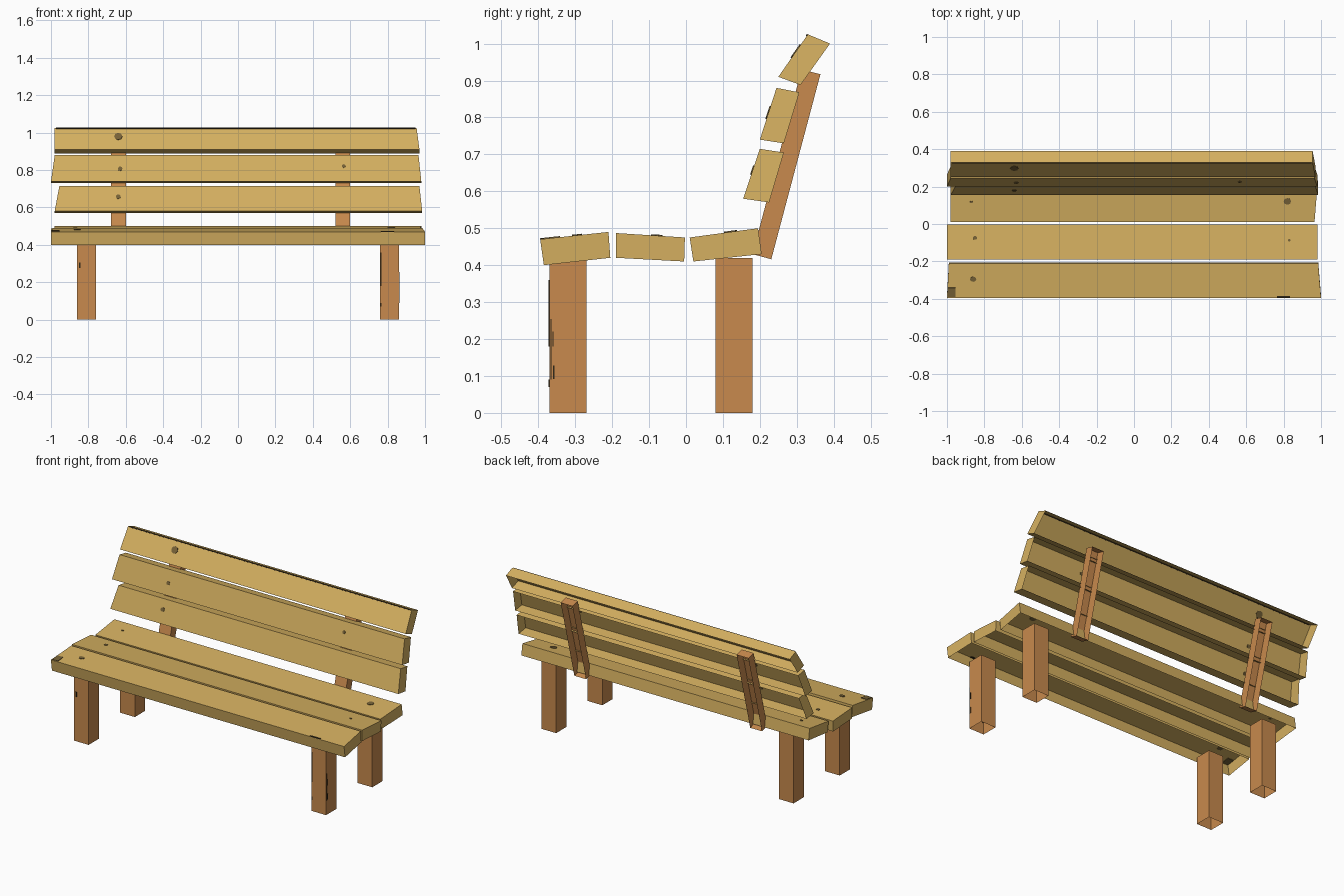
import bpy
import bmesh
import math
from mathutils import Matrix, Vector

cube = bpy.data.objects.get("Cube")
if cube:
    bpy.data.objects.remove(cube, do_unlink=True)


def material(name, rgb):
    mat = bpy.data.materials.new(name)
    mat.use_nodes = True
    mat.diffuse_color = (*rgb, 1)
    mat.node_tree.nodes["Principled BSDF"].inputs["Base Color"].default_value = (*rgb, 1)
    return mat


PLANK = material("pale_plank_wood", (0.66, 0.43, 0.117))
FRAME = material("reddish_frame_wood", (0.58, 0.255, 0.075))
KNOT = material("knot_brown", (0.18, 0.12, 0.038))
CRACK = material("crack_dark_brown", (0.03, 0.02, 0.008))


def finish(name, bm, mat):
    mesh = bpy.data.meshes.new(name)
    bm.to_mesh(mesh)
    bm.free()
    mesh.materials.append(mat)
    obj = bpy.data.objects.new(name, mesh)
    bpy.context.collection.objects.link(obj)
    return obj


def open_beam(name, section, span_a, span_b, mat):
    """Beam along x from a four-point section a, b, c, d; the hidden side c-d is left open.
    span_a is the x range at a and d, span_b the one at b and c."""
    bm = bmesh.new()
    spans = (span_a, span_b, span_b, span_a)
    left, right = ([bm.verts.new((s[i], *p)) for p, s in zip(section, spans)] for i in (0, 1))
    for i, j in ((0, 1), (1, 2), (3, 0)):
        bm.faces.new((left[i], right[i], right[j], left[j]))
    bm.faces.new(left)
    bm.faces.new(right[::-1])
    return finish(name, bm, mat)


def plate(name, centre, u, v, size, sides, mat):
    """Thin plate in the plane of u and v, set into a face so it shows on both sides."""
    u, v = Vector(u).normalized(), Vector(v).normalized()
    basis = Matrix((u, v, u.cross(v))).transposed().to_4x4()
    bm = bmesh.new()
    bmesh.ops.create_cone(bm, cap_ends=True, segments=sides, radius1=1, radius2=1, depth=0.006)
    if sides == 4:
        bmesh.ops.rotate(bm, verts=bm.verts, matrix=Matrix.Rotation(math.pi / 4, 3, "Z"))
        bmesh.ops.scale(bm, verts=bm.verts, vec=(math.sqrt(2), math.sqrt(2), 1))
    bmesh.ops.scale(bm, verts=bm.verts, vec=(size[0], size[1], 1))
    bm.transform(Matrix.Translation(centre) @ basis)
    return finish(name, bm, mat)


# Planks: section, x range at the front or lower edge, x range at the other edge
planks = {
    "seat_front": (((-.395, .47), (-.21, .49), (-.205, .42), (-.385, .40)), (-1, 1), (-.99, .985)),
    "seat_middle": (((-.19, .487), (-.003, .475), (-.005, .41), (-.19, .42)), (-1, .98), (-1, .98)),
    "seat_rear": (((.01, .475), (.195, .50), (.205, .43), (.02, .41)), (-.98, .965), (-.98, .98)),
    "back_lower": (((.155, .58), (.20, .715), (.265, .705), (.225, .57)), (-.98, .985), (-.955, .97)),
    "back_middle": (((.20, .74), (.245, .88), (.307, .868), (.265, .73)), (-1, .98), (-.98, .965)),
    "back_upper": (((.25, .91), (.33, 1.025), (.39, 1.0), (.31, .888)), (-.98, .97), (-.98, .955)),
}
for name, (section, span_a, span_b) in planks.items():
    open_beam(name + "_plank", section, span_a, span_b, PLANK)


def mark(name, plank, x, t, size, sides, mat):
    """Put a mark on a plank's main face, at x and at fraction t across it."""
    a, b = (Vector((0, *p)) for p in planks[plank][0][:2])
    centre = a.lerp(b, t) + Vector((x, 0, 0))
    plate(name, centre, (1, 0, 0), b - a, size, sides, mat)


# Knots in the planks
knots = [
    ("back_upper", -.64, .6, .022, .022), ("back_middle", -.63, .48, .012, .012),
    ("back_middle", .565, .58, .01, .01), ("back_lower", -.64, .57, .013, .013),
    ("seat_rear", -.87, .58, .01, .006), ("seat_rear", .82, .6, .02, .018),
    ("seat_middle", -.85, .62, .012, .01), ("seat_middle", .83, .55, .008, .007),
    ("seat_front", -.86, .54, .017, .014),
]
for i, (plank, x, t, w, h) in enumerate(knots):
    mark(f"knot_{i + 1}", plank, x, t, (w, h), 8, KNOT)
mark("corner_stain", "seat_front", -.975, .16, (.02, .025), 4, KNOT)
mark("seat_edge_crack", "seat_front", .8, .03, (.035, .005), 4, CRACK)
mark("top_edge_crack", "back_upper", -.012, .978, (.96, .003), 4, CRACK)

# Legs, open underneath
for side, x in (("right", -.81), ("left", .81)):
    for end, y in (("front", -.32), ("rear", .13)):
        lo, hi, top = y - .05, y + .05, .42
        span = (x - .05, x + .05)
        open_beam(f"{end}_{side}_leg", ((lo, top), (hi, top), (hi, 0), (lo, 0)), span, span, FRAME)

# Sloping rails behind the backrest, open at the back
for side, x in (("right", -.64), ("left", .56)):
    span = (x - .04, x + .04)
    section = ((.18, .43), (.313, .93), (.364, .917), (.231, .416))
    open_beam(f"{side}_back_rail", section, span, span, FRAME)

# Cracks in the front legs
for i, (x, z, w, h) in enumerate(((-.845, .29, .004, .015), (.765, .27, .003, .09), (.765, .08, .003, .01))):
    plate(f"leg_front_crack_{i + 1}", (x, -.37, z), (1, 0, 0), (0, 0, 1), (w, h), 4, CRACK)
for i, (y, z, h) in enumerate(((-.366, .172, .082), (-.36, .2, .02), (-.358, .11, .018))):
    plate(f"leg_side_crack_{i + 1}", (.86, y, z), (0, 1, 0), (0, 0, 1), (.0015, h), 4, CRACK)
